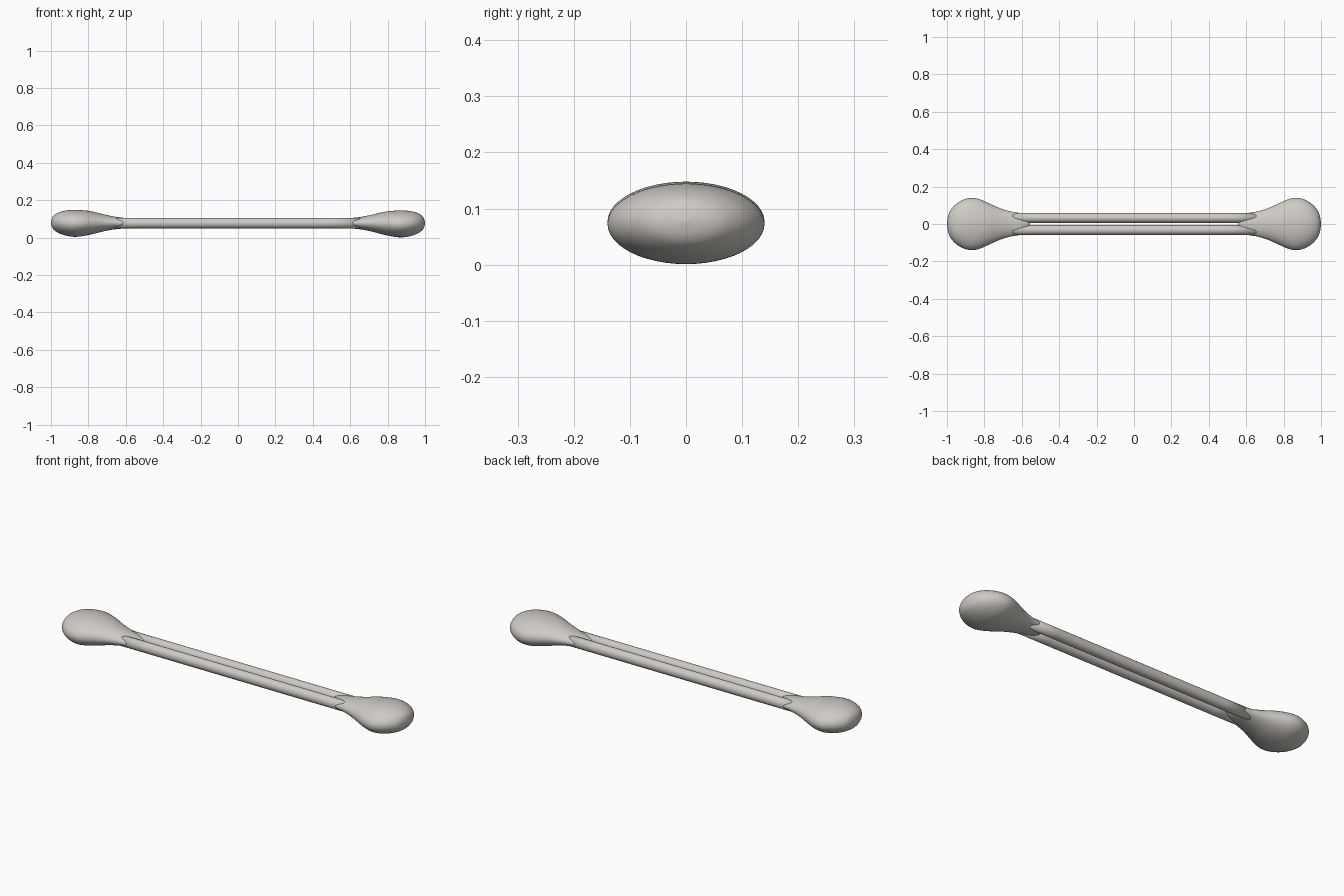
import bpy, bmesh, math

if "Cube" in bpy.data.objects:
    bpy.data.objects.remove(bpy.data.objects["Cube"])

mat = bpy.data.materials.new("warm light grey")
mat.diffuse_color = (0.62, 0.59, 0.55, 1)
mat.use_nodes = True
mat.node_tree.nodes["Principled BSDF"].inputs["Base Color"].default_value = mat.diffuse_color


def loft(name, rings, sides=48):
    """Closed elliptical loft along x; ring = (x, half width, half height, y, z)."""
    bm = bmesh.new()
    loops = []
    for x, ry, rz, cy, cz in rings:
        loops.append([bm.verts.new((x, cy + ry * math.cos(2 * math.pi * i / sides),
                                    cz + rz * math.sin(2 * math.pi * i / sides)))
                      for i in range(sides)])
    for a, b in zip(loops, loops[1:]):
        for i in range(sides):
            j = (i + 1) % sides
            bm.faces.new((a[i], a[j], b[j], b[i]))
    bm.faces.new(loops[0])
    bm.faces.new(loops[-1])
    bmesh.ops.recalc_face_normals(bm, faces=bm.faces)
    for f in bm.faces:
        f.smooth = True
    me = bpy.data.meshes.new(name)
    bm.to_mesh(me)
    bm.free()
    me.materials.append(mat)
    ob = bpy.data.objects.new(name, me)
    bpy.context.collection.objects.link(ob)
    return ob


def spline(pts, steps=5):
    """Catmull-Rom smoothing of a list of profile points."""
    out = []
    p = [pts[0]] + pts + [pts[-1]]
    for k in range(1, len(p) - 2):
        for s in range(steps):
            t = s / steps
            out.append(tuple(0.5 * (2 * b + (c - a) * t + (2 * a - 5 * b + 4 * c - d) * t * t
                                    + (3 * b - a - 3 * c + d) * t ** 3)
                             for a, b, c, d in zip(*p[k - 1:k + 3])))
    return out + [pts[-1]]


# Rounded tips with a neck that melts into the rods: x, half width, half height, z
profile = [(0.555, 0.012, 0.008, 0.077), (0.575, 0.035, 0.020, 0.077), (0.61, 0.058, 0.028, 0.077),
           (0.66, 0.067, 0.034, 0.077), (0.72, 0.086, 0.046, 0.077), (0.78, 0.113, 0.061, 0.076),
           (0.83, 0.134, 0.069, 0.074), (0.87, 0.140, 0.072, 0.073), (0.91, 0.131, 0.069, 0.074),
           (0.95, 0.108, 0.059, 0.076), (0.98, 0.075, 0.043, 0.077), (0.994, 0.042, 0.025, 0.077),
           (1.0, 0.003, 0.002, 0.077)]
for side, label in ((1, "right"), (-1, "left")):
    lift = 0.003 if side < 0 else 0.0
    loft(label + "_rounded_tip",
         [(side * x, ry, rz, 0, z + (lift if x > 0.8 else lift * max(0, (x - 0.6) / 0.2)))
          for x, ry, rz, z in spline(profile)])

# Two parallel rods with a narrow slit between them, buried in the tips
for side, label in ((1, "back"), (-1, "front")):
    loft(label + "_rod", [(x, 0.0265, 0.0275, side * 0.0325, 0.077)
                          for x in (-0.68, -0.5, -0.25, 0, 0.25, 0.5, 0.68)], 32)
